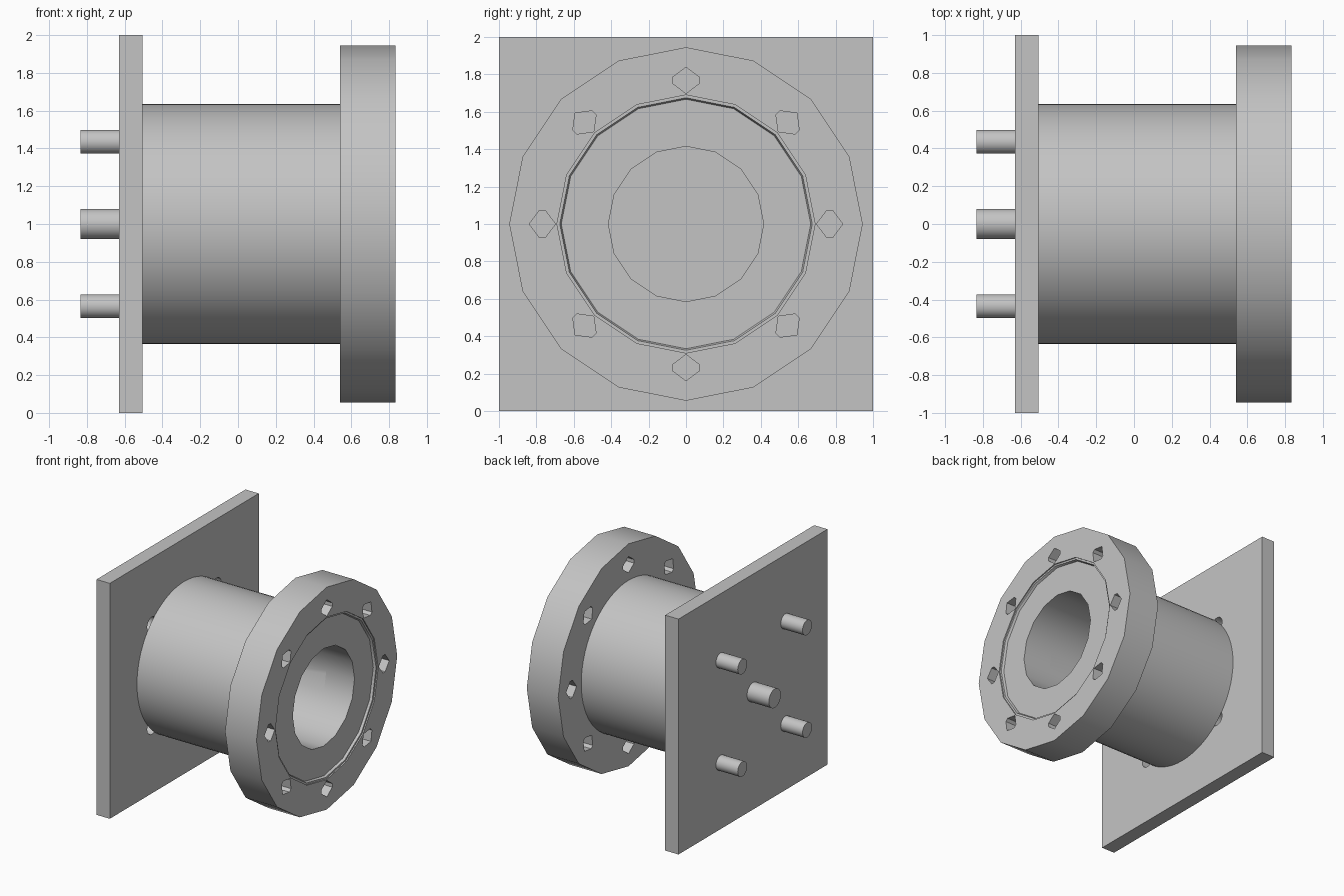
import bpy, bmesh, math

if "Cube" in bpy.data.objects:
    bpy.data.objects.remove(bpy.data.objects["Cube"])

steel = bpy.data.materials.new("grey_steel")
steel.use_nodes = True
GREY = (0.55, 0.55, 0.55, 1)
steel.diffuse_color = GREY
steel.node_tree.nodes["Principled BSDF"].inputs["Base Color"].default_value = GREY

AXIS_Z = 1.0  # height of the pipe axis


def finish(name, bm):
    bmesh.ops.recalc_face_normals(bm, faces=bm.faces)
    mesh = bpy.data.meshes.new(name)
    bm.to_mesh(mesh)
    bm.free()
    obj = bpy.data.objects.new(name, mesh)
    bpy.context.collection.objects.link(obj)
    mesh.materials.append(steel)
    return obj


def add_prism(bm, outline, x0, x1):
    """Extrude a (y, z) outline along x."""
    a, b = ([bm.verts.new((x, y, z)) for y, z in outline] for x in (x0, x1))
    n = len(outline)
    bm.faces.new(a)
    bm.faces.new(b)
    for i in range(n):
        j = (i + 1) % n
        bm.faces.new((a[i], a[j], b[j], b[i]))


def circle(radius, sides, y=0.0, z=0.0):
    turn = [2 * math.pi * i / sides for i in range(sides)]
    return [(y + radius * math.cos(t), AXIS_Z + z + radius * math.sin(t)) for t in turn]


def prisms(name, outlines, x0, x1):
    bm = bmesh.new()
    for outline in outlines:
        add_prism(bm, outline, x0, x1)
    return finish(name, bm)


def ring(name, profile, sides):
    """Revolve a closed (x, radius) profile around the pipe axis."""
    bm = bmesh.new()
    loops = []
    for x, r in profile:
        loops.append([bm.verts.new((x, y, z)) for y, z in circle(r, sides)])
    for k, here in enumerate(loops):
        there = loops[(k + 1) % len(loops)]
        for i in range(sides):
            j = (i + 1) % sides
            bm.faces.new((here[i], here[j], there[j], there[i]))
    return finish(name, bm)


def cut(obj, cutter):
    mod = obj.modifiers.new("cut", 'BOOLEAN')
    mod.operation = 'DIFFERENCE'
    mod.solver = 'EXACT'
    mod.object = cutter
    bpy.context.view_layer.objects.active = obj
    bpy.ops.object.modifier_apply(modifier=mod.name)
    bpy.data.objects.remove(cutter)


def smooth(obj):
    bpy.ops.object.select_all(action='DESELECT')
    obj.select_set(True)
    bpy.context.view_layer.objects.active = obj
    bpy.ops.object.shade_smooth_by_angle(angle=math.radians(30))


PLATE_BACK, PLATE_FRONT, FLANGE_BACK, FLANGE_FRONT = -0.63, -0.505, 0.54, 0.835
BORE = 0.415
SPREAD = 0.435
corner_pins = [circle(0.063, 32, sy * SPREAD, sz * SPREAD) for sy in (-1, 1) for sz in (-1, 1)]

# Square mounting plate with sockets at the corner pins
square = [(-1, 0), (1, 0), (1, 2), (-1, 2)]
plate = prisms("mounting_plate", [square], PLATE_BACK, PLATE_FRONT)
cut(plate, prisms("socket_cutter", corner_pins, -0.7, -0.4))
smooth(plate)

# Locating pins behind the plate
smooth(prisms("corner_pins", corner_pins, -FLANGE_FRONT, PLATE_BACK + 0.002))
smooth(prisms("centre_pin", [circle(0.08, 32)], -FLANGE_FRONT, PLATE_FRONT + 0.001))

# Round pipe body with a coarse bore
body = prisms("pipe_body", [circle(0.635, 64)], PLATE_FRONT, FLANGE_BACK)
cut(body, prisms("bore_cutter", [circle(BORE, 16)], -0.8, 0.8))
smooth(body)

# Flange with a stepped, shallow recess around the bore
flange = ring("flange", [
    (FLANGE_BACK, BORE), (FLANGE_BACK, 0.945), (FLANGE_FRONT, 0.945),
    (FLANGE_FRONT, 0.69), (0.825, 0.69), (0.825, 0.675),
    (0.805, 0.667), (0.805, BORE)], 16)

# Eight diamond bolt holes with clipped sides
bolt_shape = [(0.07, 0), (0.015, 0.073), (-0.015, 0.073),
              (-0.07, 0), (-0.015, -0.073), (0.015, -0.073)]
bolt_holes = []
for i in range(8):
    c, s = math.cos(i * math.pi / 4), math.sin(i * math.pi / 4)
    bolt_holes.append([((0.768 + u) * c - v * s, AXIS_Z + (0.768 + u) * s + v * c)
                       for u, v in bolt_shape])
cut(flange, prisms("bolt_cutter", bolt_holes, 0.4, 1.0))
smooth(flange)
